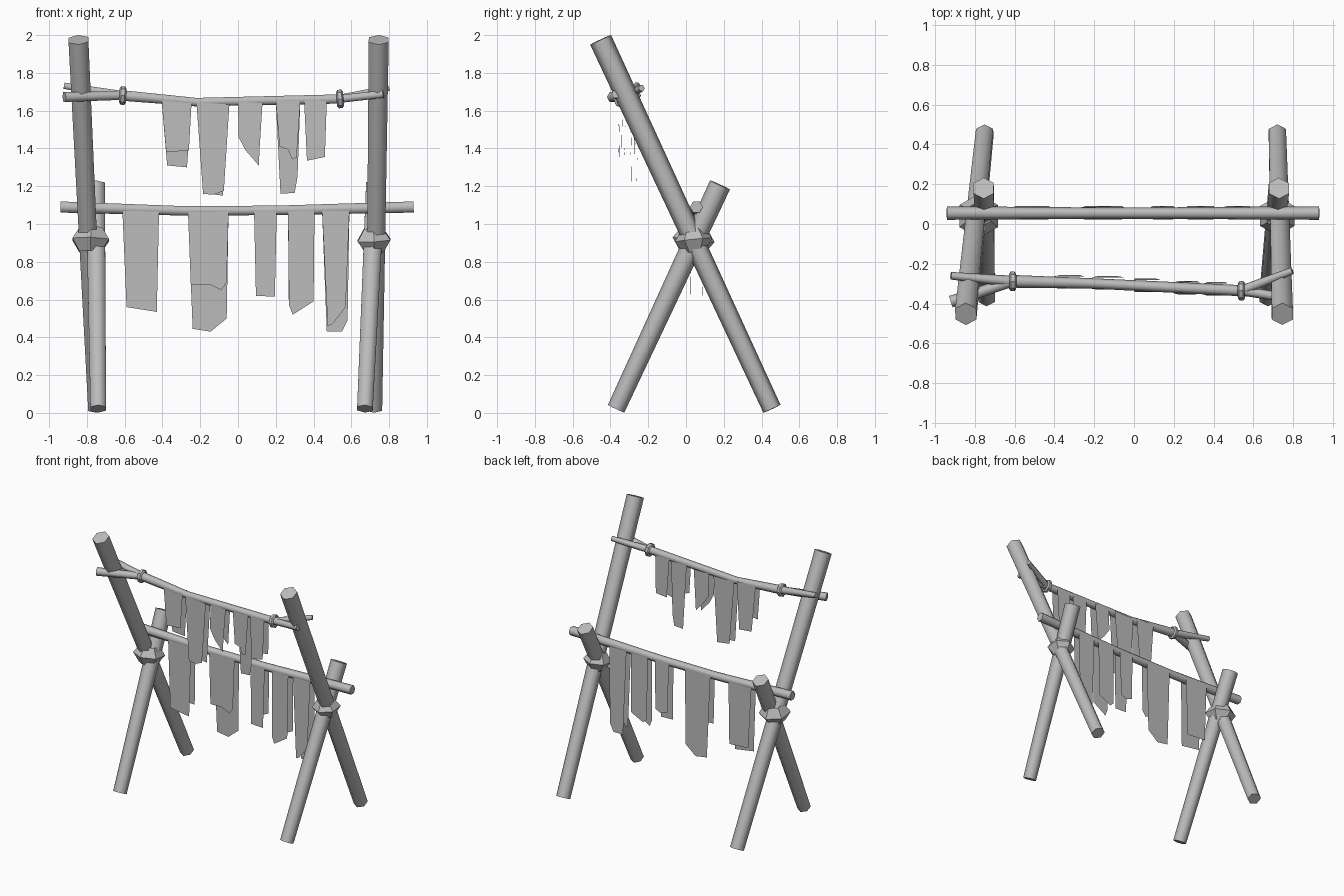
import bpy
import bmesh
from math import cos, sin, pi, radians
from mathutils import Vector

if "Cube" in bpy.data.objects:
    bpy.data.objects.remove(bpy.data.objects["Cube"], do_unlink=True)

GREY = (0.5, 0.5, 0.5, 1)
mat = bpy.data.materials.new("plain grey")
mat.use_nodes = True
mat.diffuse_color = GREY
bsdf = next(n for n in mat.node_tree.nodes if n.type == 'BSDF_PRINCIPLED')
bsdf.inputs["Base Color"].default_value = GREY


def finish(bm, name, smooth=False):
    mesh = bpy.data.meshes.new(name)
    bm.to_mesh(mesh)
    bm.free()
    mesh.materials.append(mat)
    obj = bpy.data.objects.new(name, mesh)
    bpy.context.collection.objects.link(obj)
    if smooth:
        bpy.ops.object.select_all(action='DESELECT')
        obj.select_set(True)
        bpy.context.view_layer.objects.active = obj
        bpy.ops.object.shade_smooth_by_angle(angle=radians(65))
    return obj


def tube(name, points, radii, sides=6):
    """Capped rod swept along a path, one corner facing the y direction."""
    bm = bmesh.new()
    pts = [Vector(p) for p in points]
    rings = []
    for i, p in enumerate(pts):
        d = (pts[min(i + 1, len(pts) - 1)] - pts[max(i - 1, 0)]).normalized()
        u = Vector((0, 1, 0))
        u = (u - d * u.dot(d)).normalized()
        v = d.cross(u)
        rings.append([bm.verts.new(p + radii[i] * (u * cos(2 * pi * k / sides) + v * sin(2 * pi * k / sides)))
                      for k in range(sides)])
    for a, b in zip(rings, rings[1:]):
        for k in range(sides):
            n = (k + 1) % sides
            bm.faces.new((a[k], a[n], b[n], b[k]))
    bm.faces.new(rings[0][::-1])
    bm.faces.new(rings[-1])
    return finish(bm, name, True)


def ring(name, center, axis, major, profile, sides):
    """Closed band: profile holds (radial, axial) offsets."""
    bm = bmesh.new()
    d = Vector(axis).normalized()
    u = Vector((0, 1, 0))
    u = (u - d * u.dot(d)).normalized()
    v = d.cross(u)
    loops = []
    for k in range(sides):
        a = 2 * pi * k / sides
        out = u * cos(a) + v * sin(a)
        loops.append([bm.verts.new(Vector(center) + out * (major + r) + d * h) for r, h in profile])
    for k in range(sides):
        a, b = loops[k], loops[(k + 1) % sides]
        for j in range(len(profile)):
            n = (j + 1) % len(profile)
            bm.faces.new((a[j], b[j], b[n], a[n]))
    bmesh.ops.recalc_face_normals(bm, faces=bm.faces)
    return finish(bm, name)


# Crossed support poles
tube("right_long_pole", [(-.75, .455, .022), (-.845, -.452, 1.975)], [.05, .061])
tube("right_short_pole", [(-.74, -.37, .022), (-.755, .18, 1.207)], [.048, .058])
tube("left_long_pole", [(.72, .455, .022), (.745, -.452, 1.975)], [.05, .061])
tube("left_short_pole", [(.672, -.37, .022), (.728, .18, 1.207)], [.048, .058])

# Lashings where the poles cross
DIAMOND = [(.045, 0), (0, .065), (-.035, 0), (0, -.065)]
ring("right_lashing", (-.78, .04, .917), (.03, .12, 1), .067, DIAMOND, 6)
ring("left_lashing", (.72, .04, .915), (-.05, -.1, 1), .055, DIAMOND, 6)

# Lower crossbar
tube("lower_bar", [(-.94, .055, 1.09), (-.3, .055, 1.07), (.2, .055, 1.072), (.93, .055, 1.09)],
     [.034, .029, .029, .034])

# Upper crossbar with forked ends straddling the poles
JOINT_R, JOINT_L = (-.61, -.288, 1.68), (.54, -.335, 1.662)
tube("upper_bar", [JOINT_R, (-.22, -.298, 1.645), JOINT_L], [.032, .026, .028])
tube("right_front_fork", [(-.92, -.39, 1.672), JOINT_R], [.03, .026])
tube("right_back_fork", [(-.92, -.26, 1.732), JOINT_R], [.019, .028])
tube("left_front_fork", [JOINT_L, (.77, -.372, 1.688)], [.024, .023])
tube("left_back_fork", [JOINT_L, (.795, -.235, 1.72)], [.026, .018])
BAND = [(.012, .01), (.012, -.01), (0, -.018), (-.015, 0), (0, .018)]
ring("right_fork_band", JOINT_R, (1, 0, -.05), .037, BAND, 8)
ring("left_fork_band", JOINT_L, (1, 0, .08), .037, BAND, 8)


def cloth(name, x0, x1, top, y, front, back):
    """Torn strip hung over a bar: one flap in front and one behind."""
    bm = bmesh.new()
    for offset, hem in ((-.03, front), (.034, back)):
        outline = [(x1, top), (x0, top)] + hem
        bm.faces.new([bm.verts.new((x, y + offset * (.85 if z == top else 1.05), z)) for x, z in outline])
    return finish(bm, name)


# Upper cloth strips
UP = 1.645
cloth("upper_cloth_a", -.405, -.245, UP + .015, -.293, [(-.38, 1.38), (-.26, 1.39)], [(-.375, 1.31), (-.27, 1.3)])
cloth("upper_cloth_b", -.22, -.045, UP, -.298, [(-.185, 1.16), (-.13, 1.155), (-.075, 1.175)],
      [(-.185, 1.165), (-.08, 1.15)])
cloth("upper_cloth_c", 0, .13, UP, -.309, [(.003, 1.46), (.04, 1.39), (.11, 1.31), (.115, 1.41)],
      [(.003, 1.47), (.05, 1.4), (.108, 1.34)])
cloth("upper_cloth_d", .2, .33, UP + .005, -.322, [(.22, 1.41), (.265, 1.395), (.285, 1.345), (.31, 1.35)],
      [(.225, 1.16), (.3, 1.165), (.315, 1.25)])
cloth("upper_cloth_e", .35, .47, UP + .01, -.328, [(.365, 1.335), (.46, 1.355)], [(.368, 1.36), (.46, 1.37)])

# Lower cloth strips
LOW = 1.07
cloth("lower_cloth_a", -.612, -.418, LOW, .055, [(-.59, .56), (-.43, .535)], [(-.59, .61), (-.43, .6)])
cloth("lower_cloth_b", -.265, -.05, LOW, .055, [(-.25, .68), (-.15, .68), (-.09, .65), (-.06, .69)],
      [(-.24, .445), (-.145, .43), (-.06, .5)])
cloth("lower_cloth_c", .085, .205, LOW, .055, [(.095, .62), (.195, .615)], [(.095, .7), (.15, .68), (.195, .7)])
cloth("lower_cloth_d", .265, .405, LOW, .055, [(.27, .57), (.29, .52), (.4, .59)], [(.268, .6), (.3, .57), (.4, .62)])
cloth("lower_cloth_e", .445, .59, LOW, .055, [(.475, .46), (.5, .47), (.57, .56)],
      [(.47, .43), (.55, .43), (.58, .49)])
